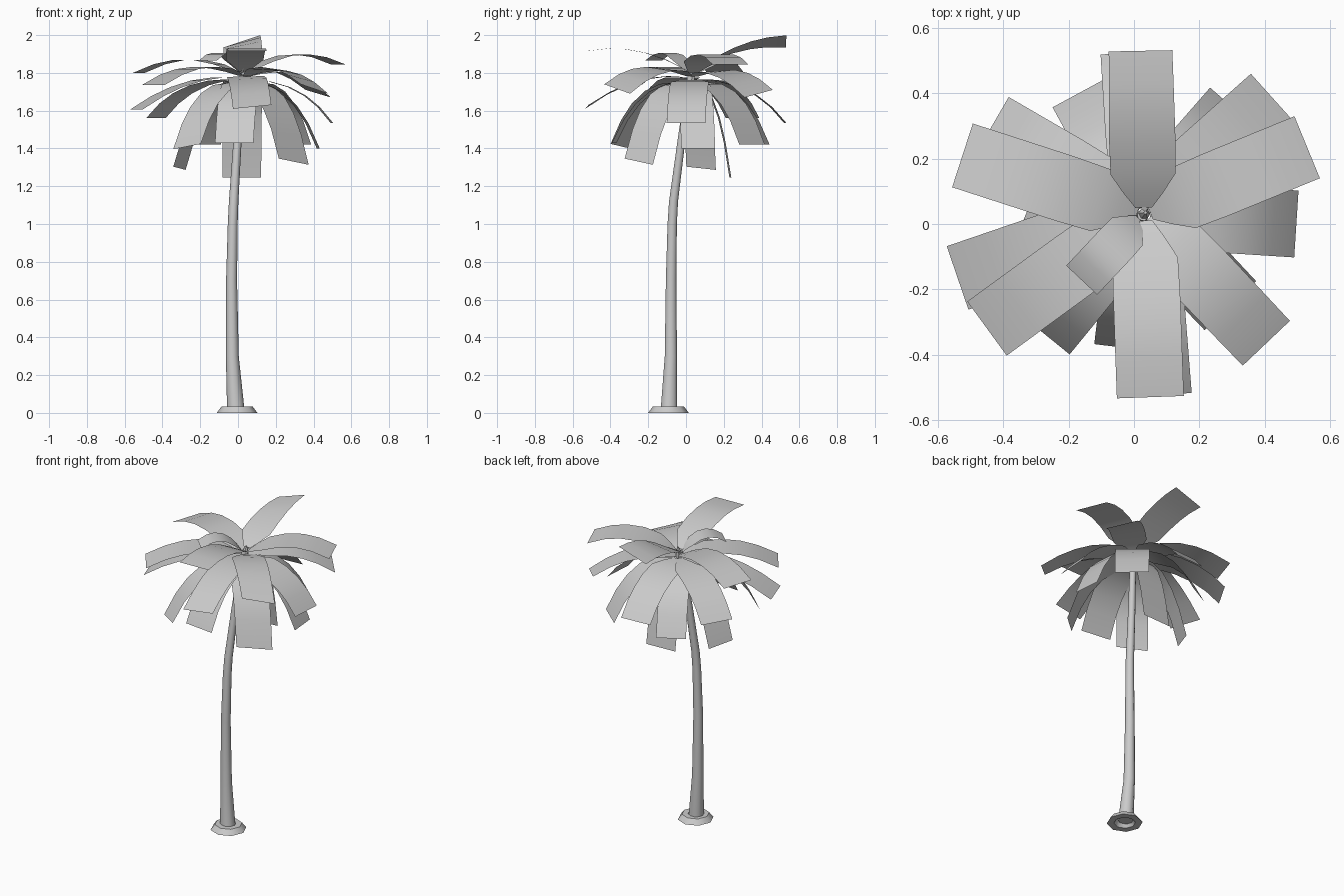
import bpy, bmesh, math
from mathutils import Vector, Matrix

if "Cube" in bpy.data.objects:
    bpy.data.objects.remove(bpy.data.objects["Cube"])


def make_object(name, bm):
    mesh = bpy.data.meshes.new(name)
    bmesh.ops.recalc_face_normals(bm, faces=bm.faces)
    bm.to_mesh(mesh)
    bm.free()
    ob = bpy.data.objects.new(name, mesh)
    bpy.context.collection.objects.link(ob)
    bpy.context.view_layer.objects.active = ob
    for o in bpy.context.selected_objects:
        o.select_set(False)
    ob.select_set(True)
    bpy.ops.object.shade_smooth_by_angle(angle=math.radians(46))
    return ob


def tube(name, rings, sides, cap=True, closed=False):
    """Skin horizontal rings given as (x, y, z, radius)."""
    bm = bmesh.new()
    loops = []
    for x, y, z, r in rings:
        loops.append([bm.verts.new((x + r * math.cos(2 * math.pi * i / sides),
                                    y + r * math.sin(2 * math.pi * i / sides), z))
                      for i in range(sides)])
    pairs = list(zip(loops, loops[1:]))
    if closed:
        pairs.append((loops[-1], loops[0]))
    for a, b in pairs:
        for i in range(sides):
            j = (i + 1) % sides
            bm.faces.new((a[i], a[j], b[j], b[i]))
    if cap:
        bm.faces.new(loops[0])
        bm.faces.new(loops[-1])
    return make_object(name, bm)


CROWN = Vector((0.03, 0.03, 0))


def frond(name, tx, ty, tz, width=0.205, roll=0.0, yaw=0.0):
    """Arched strip from the crown to the middle of its tip edge, pinched at the root."""
    flat = Vector((tx, ty, 0)) - CROWN
    heading = flat.normalized()
    side = Matrix.Rotation(yaw, 3, 'Z') @ Vector((-heading.y, heading.x, 0))
    start = CROWN + heading * 0.02 + Vector((0, 0, 1.77 + 0.12 * (tz - 1.6)))
    lift = min(1.97, 1.77 + max(0, tz - 1.55) * 0.7)
    reach = 0.5 if tz > 1.6 else 0.65
    ctrl = CROWN + flat * reach + Vector((0, 0, lift))
    tip = Vector((tx, ty, tz))
    bm = bmesh.new()
    prev = None
    for t, w in ((0, 0.25), (0.1, 0.6), (0.22, 0.97), (0.42, 1), (0.62, 1), (0.8, 1), (1, 1)):
        p = start * (1 - t) ** 2 + ctrl * 2 * t * (1 - t) + tip * t * t
        s = (side + Vector((0, 0, roll * t))).normalized() * width * w / 2
        row = (bm.verts.new(p - s), bm.verts.new(p + s))
        if prev:
            bm.faces.new((prev[0], row[0], row[1], prev[1]))
        prev = row
    return make_object(name, bm)


# root collar
cx, cy = -0.005, -0.093
tube("root_collar", [(cx, cy, 0, 0.108), (cx, cy, 0.033, 0.083), (cx, cy, 0.033, 0.045),
                     (cx, cy, 0, 0.065)], 8, cap=False, closed=True)

# gently leaning trunk
tube("trunk", [(-0.012, -0.09, 0.02, 0.046), (-0.03, -0.08, 0.3, 0.034),
               (-0.034, -0.079, 0.7, 0.029), (-0.028, -0.073, 1.0, 0.026),
               (-0.023, -0.066, 1.12, 0.025), (-0.004, -0.027, 1.42, 0.022),
               (0.012, 0.0, 1.62, 0.02), (0.028, 0.028, 1.8, 0.018)], 10)

# small growing bud at the top of the trunk
tube("crown_bud", [(0.03, 0.03, 1.76, 0.018), (0.032, 0.032, 1.8, 0.018),
                   (0.035, 0.035, 1.83, 0.005)], 6)

# fronds: tip x, y, z (width, roll, yaw)
upper = [(0.02, 0.53, 1.967, 0.205, -0.33), (0.53, 0.235, 1.845), (0.05, -0.53, 1.915),
         (-0.16, -0.172, 1.865, 0.13), (-0.525, 0.21, 1.80), (-0.45, -0.32, 1.735),
         (0.405, -0.365, 1.715, 0.205, -0.25), (0.425, 0.385, 1.69, 0.205, 0.2)]
lower = [(-0.54, -0.165, 1.605), (0.075, -0.525, 1.62, 0.205, 0.1), (0.0, 0.525, 1.535),
         (0.497, 0.0, 1.535), (-0.435, 0.30, 1.56), (-0.02, -0.38, 1.43),
         (-0.27, -0.34, 1.41, 0.19, 0.15), (-0.17, 0.40, 1.42, 0.18),
         (0.31, 0.35, 1.42), (0.425, 0.065, 1.40, 0.18),
         (0.295, -0.25, 1.33, 0.22, -0.15), (-0.31, 0.08, 1.295, 0.17, 0.1, -0.25),
         (0.02, 0.235, 1.245)]
for i, f in enumerate(upper):
    frond(f"upper_frond_{i + 1}", *f)
for i, f in enumerate(lower):
    frond(f"lower_frond_{i + 1}", *f)
